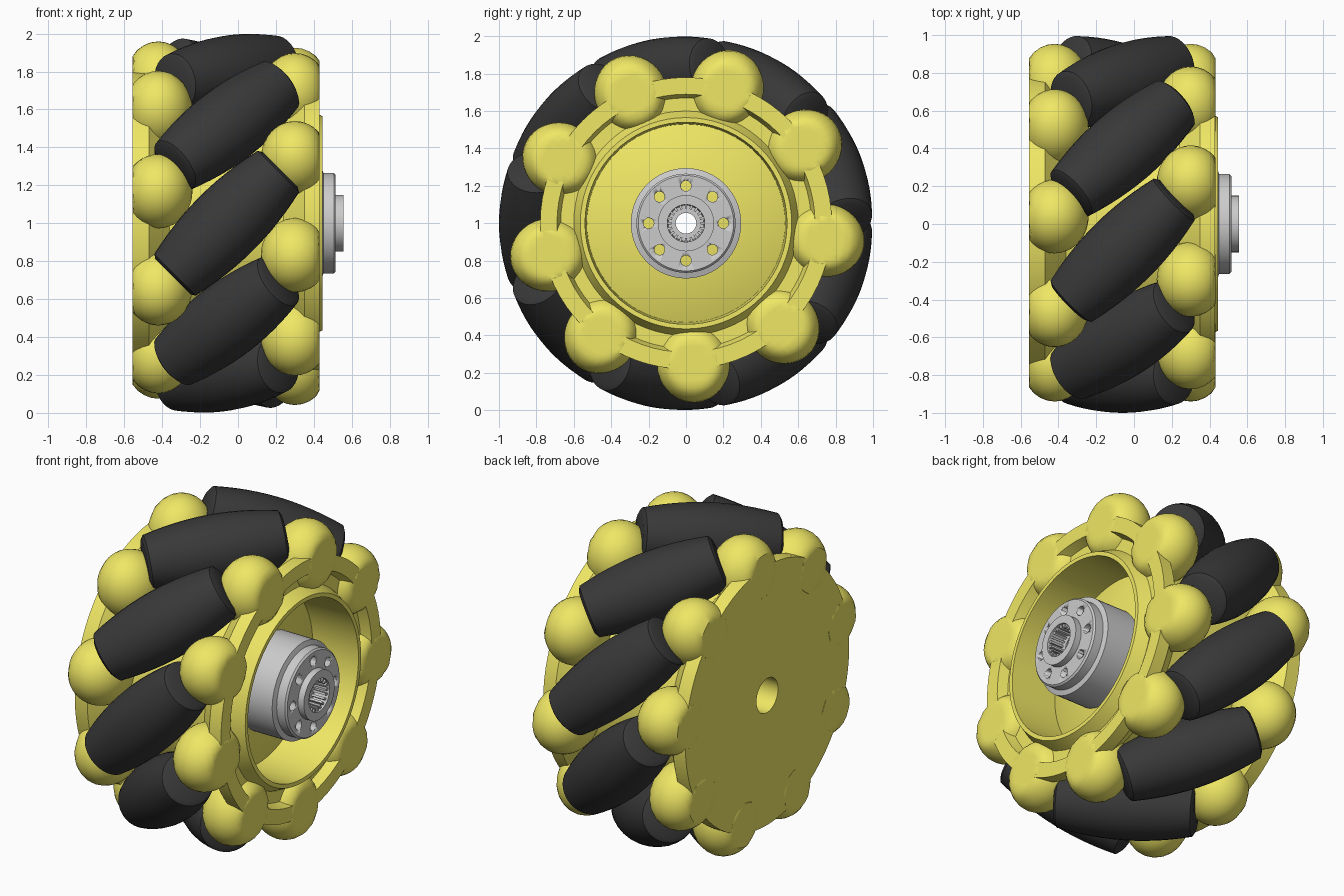
import bpy, bmesh, math
from mathutils import Matrix, Vector

if "Cube" in bpy.data.objects:
    bpy.data.objects.remove(bpy.data.objects["Cube"])

N = 9                      # rollers around the wheel
MID = -0.06                # x of the roller centres
AXLE_Z = 1.0


def material(name, rgb):
    m = bpy.data.materials.new(name)
    m.diffuse_color = (*rgb, 1)
    m.use_nodes = True
    m.node_tree.nodes["Principled BSDF"].inputs["Base Color"].default_value = m.diffuse_color
    return m


YELLOW = material("yellow_plastic", (0.87, 0.80, 0.13))
BLACK = material("black_rubber", (0.04, 0.04, 0.04))


def finish(name, bm, mat=None, angle=35, matrix=None):
    bmesh.ops.recalc_face_normals(bm, faces=bm.faces)
    me = bpy.data.meshes.new(name)
    bm.to_mesh(me)
    bm.free()
    ob = bpy.data.objects.new(name, me)
    bpy.context.collection.objects.link(ob)
    if mat:
        me.materials.append(mat)
    ob.matrix_world = matrix or Matrix.Translation((0, 0, AXLE_Z))
    bpy.ops.object.select_all(action='DESELECT')
    ob.select_set(True)
    bpy.context.view_layer.objects.active = ob
    bpy.ops.object.shade_smooth_by_angle(angle=math.radians(angle))
    return ob


def lathe(profile, sides, closed=True):
    """Spin (x, radius) points about the x axis; open profiles get end caps."""
    bm = bmesh.new()
    rings = [[bm.verts.new((x, r * math.cos(2 * math.pi * i / sides),
                            r * math.sin(2 * math.pi * i / sides)))
              for i in range(sides)] for x, r in profile]
    pairs = list(zip(rings, rings[1:]))
    if closed:
        pairs.append((rings[-1], rings[0]))
    else:
        bm.faces.new(rings[0])
        bm.faces.new(rings[-1])
    for a, b in pairs:
        for i in range(sides):
            j = (i + 1) % sides
            bm.faces.new((a[i], a[j], b[j], b[i]))
    return bm


# Wheel body: closed back, flared rims, dished front
finish("wheel_body", lathe([
    (-0.555, 0.105), (-0.555, 0.80), (-0.47, 0.80), (-0.36, 0.67), (0.24, 0.67),
    (0.35, 0.78), (0.43, 0.78), (0.43, 0.69), (0.37, 0.67), (0.37, 0.60),
    (0.445, 0.565), (0.445, 0.54), (0.14, 0.53), (0.22, 0.29), (0.22, 0.105)], 72), YELLOW)

# Roller end supports: rounded lobes flattened at the wheel faces
for side, name in ((1, "front_roller_supports"), (-1, "back_roller_supports")):
    bm = bmesh.new()
    for k in range(N):
        a = math.pi + 2 * math.pi * k / N - side * math.radians(27)
        m = (Matrix.Rotation(a, 4, 'X') @ Matrix.Translation((MID + side * 0.36, 0.75, 0))
             @ Matrix.Diagonal((0.18, 0.21, 0.195, 1)))
        bmesh.ops.create_uvsphere(bm, u_segments=28, v_segments=18, radius=1, matrix=m)
    for v in bm.verts:
        v.co.x = max(-0.556, min(0.431, v.co.x))
    finish(name, bm, YELLOW)

# Barrel rollers set at 45 degrees; their bulge follows the wheel radius
HALF = 0.40
barrel = [(-HALF, 0.13)]
for i in range(13):
    t = -HALF + 0.015 + (2 * HALF - 0.03) * i / 12
    barrel.append((t, 1 - math.sqrt(0.64 + t * t / 2)))
barrel.append((HALF, 0.13))
for k in range(N):
    a = math.pi + 2 * math.pi * k / N
    axis = Vector((1, math.sin(a), -math.cos(a))).normalized()
    pos = Vector((MID, 0.8 * math.cos(a), 0.8 * math.sin(a) + AXLE_Z))
    rot = Vector((1, 0, 0)).rotation_difference(axis).to_matrix().to_4x4()
    finish(f"roller_{k + 1}", lathe(barrel, 32, False), BLACK, 35,
           Matrix.Translation(pos) @ rot)

# Metal hub: stepped flange, raised collar and bore
hub = finish("hub", lathe([
    (0.15, 0.055), (0.15, 0.295), (0.44, 0.295), (0.45, 0.265), (0.505, 0.265),
    (0.515, 0.255), (0.515, 0.15), (0.555, 0.15), (0.555, 0.10), (0.46, 0.095),
    (0.46, 0.055)], 64))

# Eight bolt holes through the flange
bm = bmesh.new()
for k in range(8):
    m = (Matrix.Rotation(k * math.pi / 4, 4, 'X') @ Matrix.Translation((0.35, 0.2, 0))
         @ Matrix.Rotation(math.pi / 2, 4, 'Y'))
    bmesh.ops.create_cone(bm, cap_ends=True, segments=20, radius1=0.028,
                          radius2=0.028, depth=0.6, matrix=m)
cutter = finish("bolt_hole_cutter", bm)
cutter.hide_render = True
mod = hub.modifiers.new("bolt_holes", 'BOOLEAN')
mod.operation = 'DIFFERENCE'
mod.object = cutter
bpy.context.view_layer.objects.active = hub
bpy.ops.object.modifier_apply(modifier=mod.name)
bpy.data.objects.remove(cutter)

# Spline teeth inside the collar
bm = bmesh.new()
for k in range(20):
    m = (Matrix.Rotation(k * math.pi / 10, 4, 'X') @ Matrix.Translation((0.5, 0.09, 0))
         @ Matrix.Diagonal((0.09, 0.024, 0.013, 1)))
    bmesh.ops.create_cube(bm, size=1, matrix=m)
finish("hub_spline", bm)
